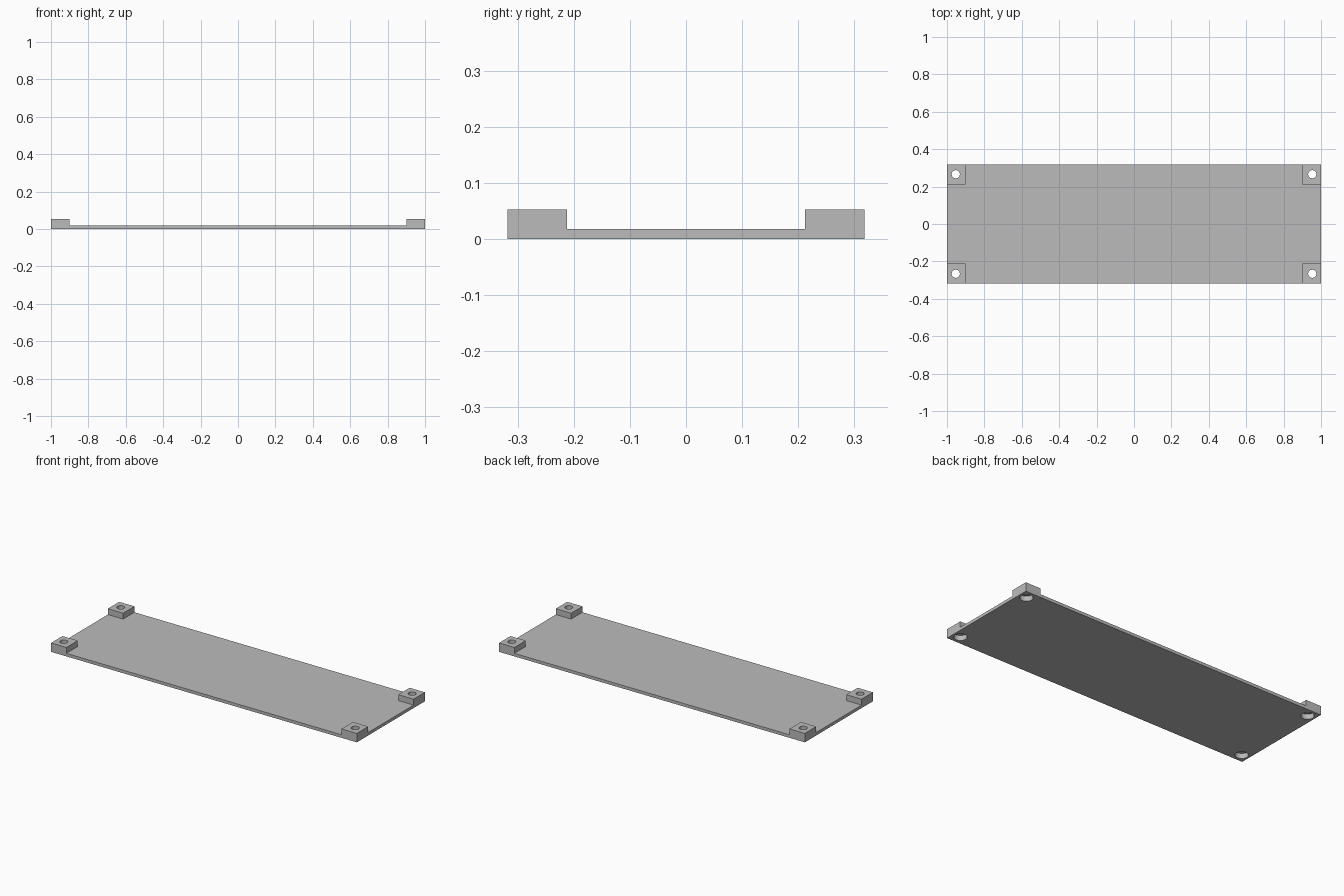
import bpy
import bmesh
from mathutils import Matrix, Vector

cube = bpy.data.objects.get("Cube")
if cube:
    bpy.data.objects.remove(cube, do_unlink=True)

HALF_X, HALF_Y = 1.0, 0.318
PLATE_TOP, PAD_TOP = 0.018, 0.053
PAD_X, PAD_Y = 0.1, 0.106
HOLE_X, HOLE_Y = 0.953, 0.266

grey = bpy.data.materials.new("plain grey")
grey.use_nodes = True
colour = (0.5, 0.5, 0.5, 1)
grey.diffuse_color = colour
grey.node_tree.nodes["Principled BSDF"].inputs["Base Color"].default_value = colour


def finish(name, bm):
    mesh = bpy.data.meshes.new(name)
    bm.to_mesh(mesh)
    bm.free()
    mesh.materials.append(grey)
    obj = bpy.data.objects.new(name, mesh)
    bpy.context.collection.objects.link(obj)
    return obj


def box(name, low, high):
    low, high = Vector(low), Vector(high)
    bm = bmesh.new()
    bmesh.ops.create_cube(bm, size=1, matrix=Matrix.Translation((low + high) / 2)
                          @ Matrix.Diagonal((*(high - low), 1)))
    return finish(name, bm)


def cylinder(name, x, y, radius, bottom, top):
    bm = bmesh.new()
    bmesh.ops.create_cone(bm, cap_ends=True, segments=32, radius1=radius,
                          radius2=radius, depth=top - bottom,
                          matrix=Matrix.Translation((x, y, (bottom + top) / 2)))
    return finish(name, bm)


def combine(target, tool, operation):
    mod = target.modifiers.new(tool.name, "BOOLEAN")
    mod.object, mod.operation, mod.solver = tool, operation, "EXACT"
    tool.hide_render = True
    tool.hide_set(True)


# Thin base plate
plate = box("base_plate", (-HALF_X, -HALF_Y, 0), (HALF_X, HALF_Y, PLATE_TOP))
corners = [(sx, sy) for sx in (-1, 1) for sy in (-1, 1)]
helpers = []

# Raised corner pads
for sx, sy in corners:
    xs = sorted((sx * HALF_X, sx * (HALF_X - PAD_X)))
    ys = sorted((sy * HALF_Y, sy * (HALF_Y - PAD_Y)))
    pad = box("corner_pad", (xs[0], ys[0], 0), (xs[1], ys[1], PAD_TOP))
    combine(plate, pad, "UNION")
    helpers.append(pad)

# Screw holes with wider head recesses underneath
for sx, sy in corners:
    for name, radius, top in (("screw_hole", 0.022, 0.1), ("head_recess", 0.035, 0.03)):
        tool = cylinder(name, sx * HOLE_X, sy * HOLE_Y, radius, -0.05, top)
        combine(plate, tool, "DIFFERENCE")
        helpers.append(tool)

# Apply the cuts and remove the helper solids
bpy.context.view_layer.objects.active = plate
plate.select_set(True)
for mod in list(plate.modifiers):
    bpy.ops.object.modifier_apply(modifier=mod.name)
for tool in helpers:
    bpy.data.objects.remove(tool, do_unlink=True)
bpy.ops.object.shade_smooth_by_angle()
